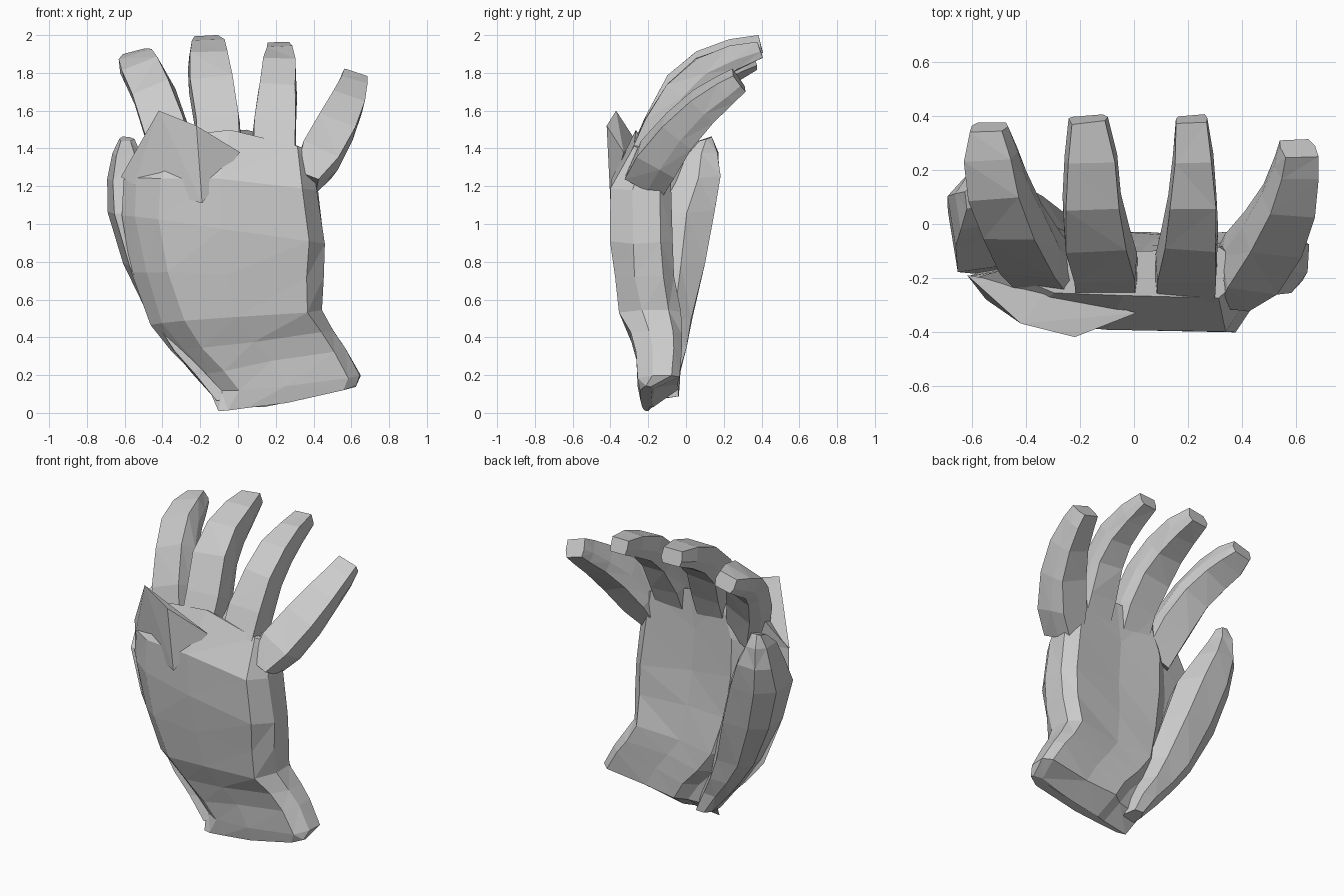
import bpy, bmesh, random
from mathutils import Vector

random.seed(4)
cube = bpy.data.objects.get("Cube")
if cube:
    bpy.data.objects.remove(cube, do_unlink=True)

grey = bpy.data.materials.new("plain grey")
grey.use_nodes = True
COLOUR = (0.6, 0.6, 0.6, 1)
grey.diffuse_color = COLOUR
grey.node_tree.nodes["Principled BSDF"].inputs["Base Color"].default_value = COLOUR


def finish(name, bm):
    """Turn a bmesh into a flat shaded object."""
    bmesh.ops.recalc_face_normals(bm, faces=bm.faces)
    mesh = bpy.data.meshes.new(name)
    bm.to_mesh(mesh)
    bm.free()
    mesh.materials.append(grey)
    obj = bpy.data.objects.new(name, mesh)
    bpy.context.collection.objects.link(obj)
    return obj


def loft(name, rings, jitter=0.0):
    """Skin a list of equal rings of points and cap both ends."""
    bm = bmesh.new()
    loops = []
    for ring in rings:
        loops.append([bm.verts.new(p + Vector([random.uniform(-jitter, jitter) for _ in p]))
                      for p in ring])
    n = len(loops[0])
    for a, b in zip(loops, loops[1:]):
        for i in range(n):
            j = (i + 1) % n
            bm.faces.new((a[i], a[j], b[j], b[i]))
    bm.faces.new(loops[0])
    bm.faces.new(loops[-1])
    bmesh.ops.triangulate(bm, faces=[f for f in bm.faces if len(f.verts) == 4])
    return finish(name, bm)


# Palm and wrist: one outline (across, depth) stretched over each section
OUTLINE = [(0, .62), (.07, .36), (.19, .1), (.5, .02), (.92, 0), (1, .35), (1, .8),
           (.93, 1), (.6, .92), (.33, .97), (.24, .76)]


def palm_ring(xl, zl, xr, zr, front, back, bump=0.0):
    return [Vector((xl + (xr - xl) * u, front + (back - front) * v,
                    zl + (zr - zl) * u + bump * 4 * u * (1 - u))) for u, v in OUTLINE]


# The wrist end tapers to a thin lip at the front
loft("palm", [palm_ring(*s) for s in (
    (-.10, .01, .62, .14, -.24, -.17, -.02),
    (-.15, .11, .65, .20, -.26, -.03, -.01),
    (-.22, .20, .57, .34, -.27, -.02),
    (-.35, .33, .51, .43, -.29, -.02),
    (-.46, .47, .44, .54, -.35, -.03),
    (-.56, .75, .45, .72, -.38, -.06),
    (-.62, 1.05, .46, .90, -.40, -.07),
    (-.61, 1.24, .42, 1.18, -.40, -.08, .03),
    (-.46, 1.40, .38, 1.38, -.27, -.09, .11))], 0.006)


# Fingers: tapered box sections (x, y, z, width, thickness) along a curl
SECTION = [(-.46, -.5), (.46, -.5), (.5, .1), (.4, .5), (-.4, .5), (-.5, .1)]


def finger(name, path, side=(1, 0, 0)):
    pts = [Vector(p[:3]) for p in path]
    rings = []
    for i, p in enumerate(path):
        along = (pts[min(i + 1, len(pts) - 1)] - pts[max(i - 1, 0)]).normalized()
        across = Vector(side)
        across = (across - along * across.dot(along)).normalized()
        depth = along.cross(across)
        # depth points to the palm side
        if depth.y < 0:
            depth = -depth
        rings.append([pts[i] + across * (a * p[3]) + depth * (d * p[4]) for a, d in SECTION])
    return loft(name, rings, 0.004)


finger("index_finger", [
    (-.30, -.20, 1.27, .22, .18), (-.38, -.11, 1.50, .24, .18), (-.445, .01, 1.68, .23, .17),
    (-.50, .14, 1.79, .22, .16), (-.53, .26, 1.84, .20, .13), (-.54, .36, 1.87, .14, .09)],
    (1, -.15, .2))
finger("middle_finger", [
    (-.10, -.25, 1.24, .24, .20), (-.11, -.13, 1.53, .24, .19), (-.14, -.03, 1.72, .24, .18),
    (-.155, .10, 1.84, .22, .17), (-.16, .25, 1.91, .19, .14), (-.17, .39, 1.95, .14, .10)])
finger("ring_finger", [
    (.19, -.26, 1.22, .24, .20), (.195, -.13, 1.51, .23, .19), (.21, -.03, 1.69, .21, .17),
    (.22, .10, 1.81, .18, .16), (.22, .25, 1.88, .15, .13), (.215, .39, 1.92, .12, .09)])
finger("little_finger", [
    (.36, -.22, 1.21, .13, .22), (.43, -.15, 1.34, .22, .23), (.51, -.04, 1.49, .22, .20),
    (.57, .09, 1.62, .19, .17), (.60, .21, 1.71, .16, .14), (.61, .28, 1.76, .14, .11)],
    (1, -.1, -.4))


# Thumb: a broad blade growing from the wrist behind the outer edge of the palm
def thumb_ring(outer, inner, front, back, z):
    w, d = inner - outer, back - front
    return [Vector((outer + w * u, front + d * v, z + .02 * v)) for u, v in
            ((0, .7), (.1, 0), (.8, .1), (1, .55), (.75, 1), (.25, 1))]


loft("thumb", [thumb_ring(*s) for s in (
    (-.13, -.02, -.19, -.04, .07),
    (-.24, -.06, -.18, -.03, .20),
    (-.36, -.12, -.18, .00, .33),
    (-.47, -.17, -.18, .03, .48),
    (-.61, -.25, -.19, .10, .78),
    (-.69, -.34, -.18, .15, 1.05),
    (-.69, -.43, -.08, .18, 1.23),
    (-.66, -.51, -.02, .17, 1.36),
    (-.63, -.55, .06, .14, 1.44))], 0.005)

# Raised pointed flap over the index knuckle
bm = bmesh.new()
for p in ((-.62, -.19, 1.25), (-.55, -.28, 1.21), (-.42, -.37, 1.60), (-.22, -.42, 1.52),
          (-.19, -.40, 1.11), (.01, -.33, 1.38), (-.32, -.24, 1.40)):
    bm.verts.new(p)
bmesh.ops.convex_hull(bm, input=bm.verts)
finish("knuckle_flap", bm)
